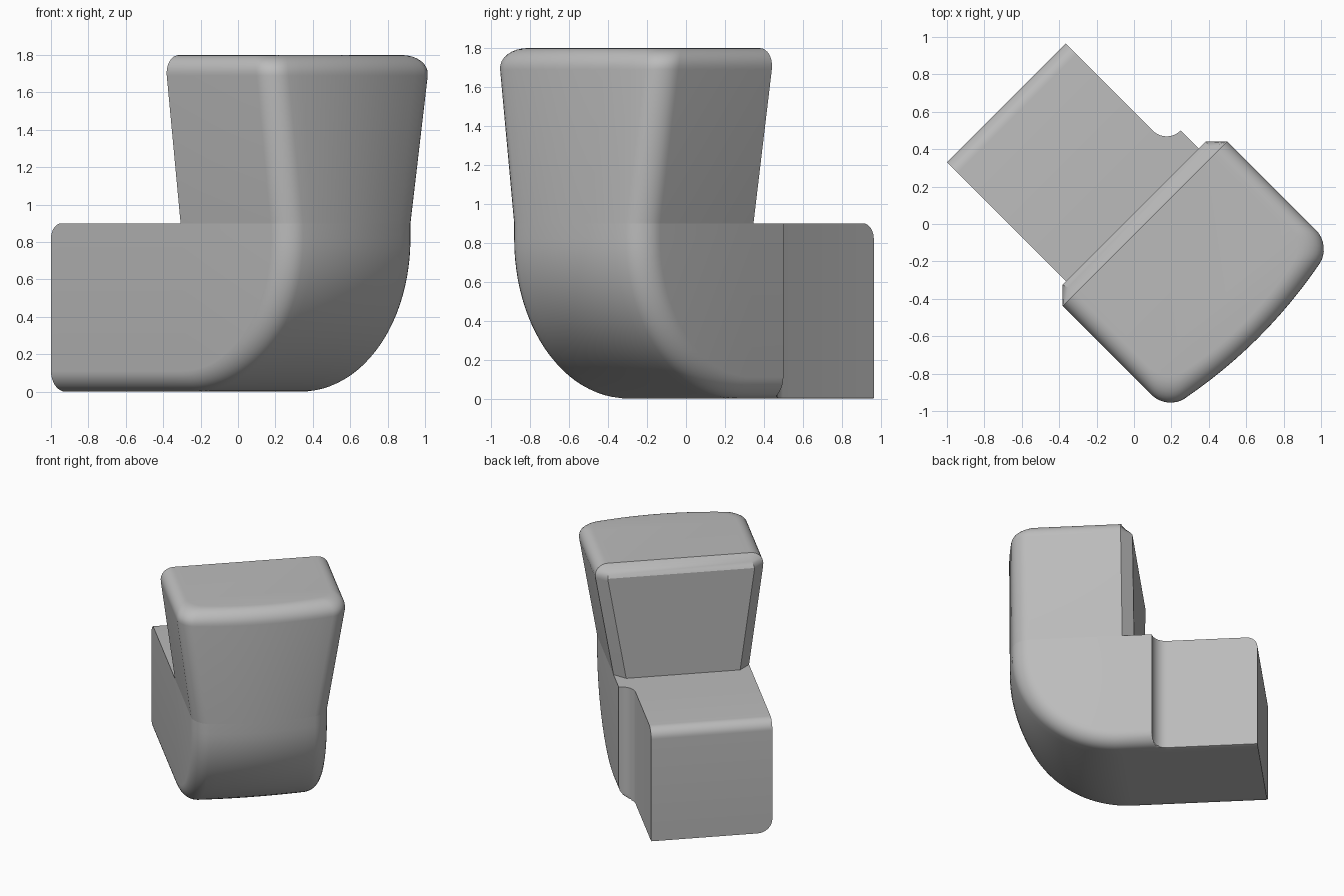
import bpy, bmesh
from math import sin, cos, pi, sqrt

cube = bpy.data.objects.get("Cube")
if cube:
    bpy.data.objects.remove(cube, do_unlink=True)

# One grey material
grey = bpy.data.materials.new("light_grey")
grey.use_nodes = True
colour = (0.5, 0.5, 0.5, 1)
grey.diffuse_color = colour
grey.node_tree.nodes["Principled BSDF"].inputs["Base Color"].default_value = colour

# u runs from the arm end to the bulging face, v runs across the width
LEFT, RIGHT = -0.474, 0.53
FRONT, BULGE, ROUND = 0.9, 0.072, 0.11
HEIGHT, STEP = 1.8, 0.9
STEPS = 8


def outline(left, right, r):
    """Outer section from left to right as (v, rounding depth, bulge depth)."""
    pts = []
    for i in range(STEPS + 1):
        a = i / STEPS * pi / 2
        pts.append((left + r * (1 - cos(a)), r * (1 - sin(a))))
    for i in range(1, 12):
        pts.append((left + r + (right - left - 2 * r) * i / 12, 0))
    for i in range(STEPS + 1):
        a = i / STEPS * pi / 2
        pts.append((right - r * (1 - sin(a)), r * (1 - cos(a))))
    mid, half = (left + right) / 2, (right - left) / 2
    return [(v, d, BULGE * ((v - mid) / half) ** 2) for v, d in pts]


def loft(name, rings, cap_start=True):
    """Join closed rings of (u, v, z) into a smooth solid turned 45 degrees."""
    bm = bmesh.new()
    loops = [[bm.verts.new(((u + v) / sqrt(2), (v - u) / sqrt(2), z))
              for u, v, z in ring] for ring in rings]
    for a, b in zip(loops, loops[1:]):
        for i in range(len(a)):
            bm.faces.new((a[i - 1], a[i], b[i], b[i - 1]))
    if cap_start:
        bm.faces.new(loops[0])
    bm.faces.new(loops[-1])
    bmesh.ops.remove_doubles(bm, verts=bm.verts, dist=0.0002)
    bmesh.ops.recalc_face_normals(bm, faces=bm.faces)
    mesh = bpy.data.meshes.new(name)
    bm.to_mesh(mesh)
    bm.free()
    mesh.materials.append(grey)
    ob = bpy.data.objects.new(name, mesh)
    bpy.context.collection.objects.link(ob)
    bpy.ops.object.select_all(action="DESELECT")
    ob.select_set(True)
    bpy.context.view_layer.objects.active = ob
    bpy.ops.object.shade_smooth_by_angle()
    return ob


# Flared upper block with a rounded rim and chamfered back
def block_ring(z, inset):
    t = (z - STEP) / 0.8
    left, right = LEFT - 0.106 * t + inset, RIGHT + 0.135 * t - inset
    back = -0.04 + max(0, z - HEIGHT + 0.08)
    ring = [(back, left + 0.08, z), (0.04, left, z)]
    ring += [(FRONT - inset - d - b, v, z) for v, d, b in outline(left, right, ROUND)]
    return ring + [(0.04, right, z), (back, right - 0.08, z)]


block = [block_ring(STEP, 0), block_ring(HEIGHT - ROUND, 0)]
for i in range(1, STEPS + 1):
    a = i / STEPS * pi / 2
    block.append(block_ring(HEIGHT - ROUND + ROUND * sin(a), ROUND * (1 - cos(a))))
loft("upper_block", block, cap_start=False)

# Elbow: sections fan around the inner corner, then run along the arm
CENTRE, RADIUS = 0.05, 0.82
REACH = FRONT - CENTRE
section = outline(LEFT, RIGHT, ROUND)


def elbow_ring(a, z_base):
    ring = [(CENTRE, LEFT, STEP)]
    for v, d, b in section:
        u = CENTRE + (REACH - d - b) * cos(a)
        ring.append((u, v, z_base - (RADIUS - d) * sin(a)))
    return ring + [(CENTRE, RIGHT, STEP)]


def arm_ring(u, right, top):
    ring = [(u, LEFT, top)]
    ring += [(u, min(v, right), d) for v, d, b in section]
    return ring + [(u, right, top)]


elbow = [elbow_ring(0, STEP)]
elbow += [elbow_ring(i / 24 * pi / 2, RADIUS) for i in range(25)]

# Concave step on the right side where the arm narrows
for i in range(STEPS + 1):
    a = i / STEPS * pi / 2
    elbow.append(arm_ring(-0.28 + 0.103 * cos(a), RIGHT - 0.106 * sin(a), STEP))

# Rounded upper edge at the arm end
for i in range(STEPS + 1):
    a = i / STEPS * pi / 2
    elbow.append(arm_ring(-0.86 - 0.08 * sin(a), RIGHT - 0.106, STEP - 0.08 * (1 - cos(a))))
loft("elbow_and_arm", elbow)
